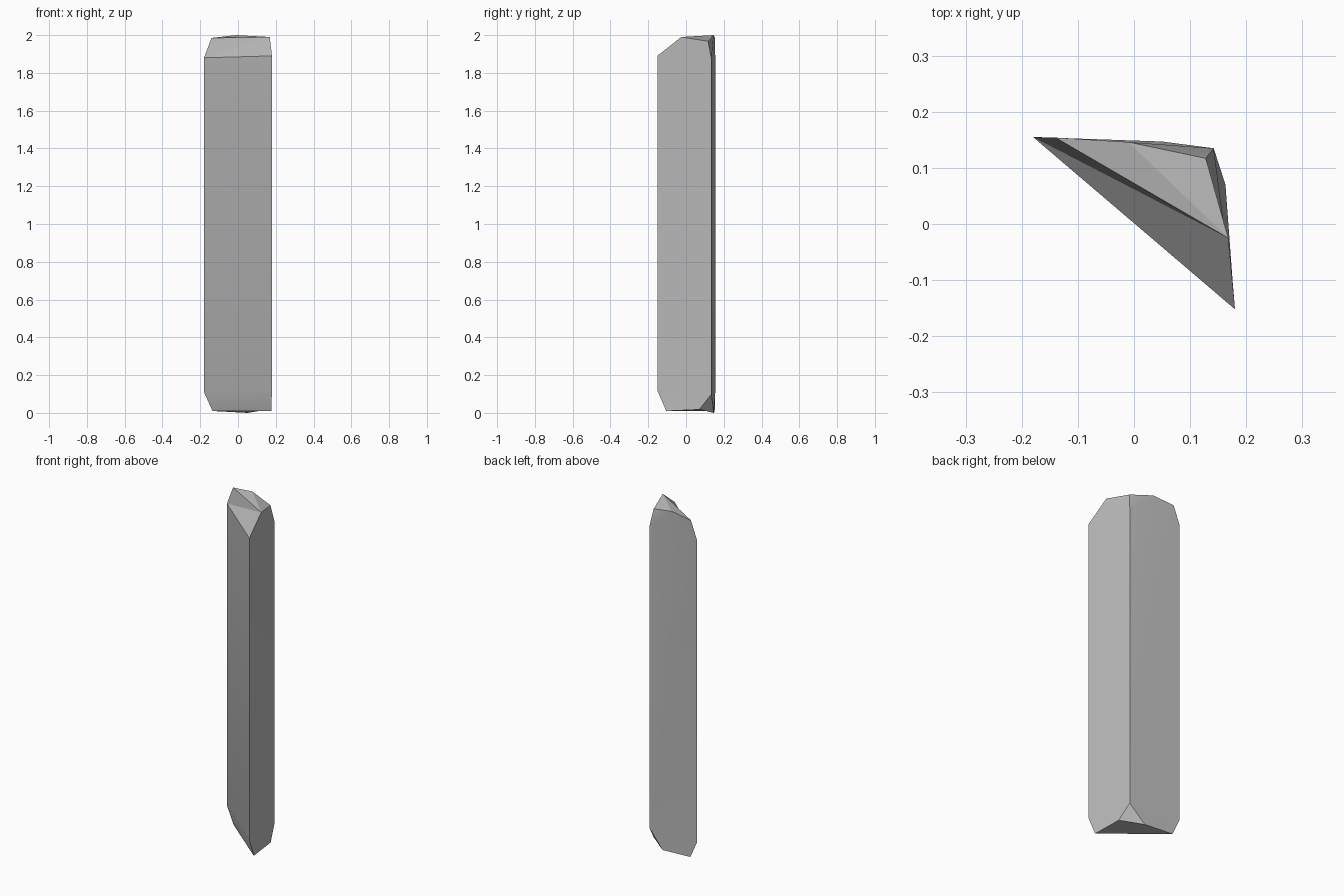
import bpy, bmesh, math

if "Cube" in bpy.data.objects:
    bpy.data.objects.remove(bpy.data.objects["Cube"], do_unlink=True)

# Plain grey stone
grey = bpy.data.materials.new("stone_grey")
grey.use_nodes = True
colour = (0.5, 0.5, 0.5, 1.0)
grey.diffuse_color = colour
bsdf = grey.node_tree.nodes["Principled BSDF"]
bsdf.inputs["Base Color"].default_value = colour
bsdf.inputs["Roughness"].default_value = 0.8

# Corners of the three-sided shaft: a = left tip, b = front tip, c = back corner
tri = {"a": (-0.18, 0.155), "b": (0.18, -0.152), "c": (0.142, 0.135)}
low = {"a": 0.11, "b": 0.12, "c": 0.10}
high = {"a": 1.88, "b": 1.89, "c": 1.87}
points = {}
for k, (x, y) in tri.items():
    points[k + "0"] = (x, y, low[k])
    points[k + "1"] = (x, y, high[k])

# Chipped base (foot_*) and broken crown (top_*)
points.update({
    "foot_a": (-0.135, 0.152, 0.01),
    "foot_b": (0.176, -0.105, 0.01),
    "foot_right": (0.163, 0.07, 0.018),
    "foot_back": (0.05, 0.147, 0.0),
    "top_right": (0.168, -0.025, 1.99),
    "top_left": (-0.14, 0.154, 1.985),
    "top_back": (-0.01, 0.146, 2.0),
    "top_corner": (0.128, 0.117, 1.967),
})

faces = [
    # shaft sides
    "a0 b0 b1 a1", "b0 c0 c1 b1", "c0 a0 a1 c1",
    # base chips and underside
    "foot_a foot_b b0 a0", "foot_b foot_right c0 b0", "foot_back foot_a a0 c0",
    "foot_right foot_back c0", "foot_a foot_back foot_right foot_b",
    # crown sides
    "b1 c1 top_corner top_right", "c1 a1 top_left top_back", "c1 top_back top_corner",
    # crown facets
    "a1 b1 top_right", "a1 top_right top_left",
    "top_right top_back top_left", "top_right top_corner top_back",
]

bm = bmesh.new()
verts = {name: bm.verts.new(co) for name, co in points.items()}
for f in faces:
    bm.faces.new([verts[n] for n in f.split()])
bmesh.ops.recalc_face_normals(bm, faces=bm.faces[:])
mesh = bpy.data.meshes.new("stone_shard")
bm.to_mesh(mesh)
bm.free()
mesh.materials.append(grey)

shard = bpy.data.objects.new("stone_shard", mesh)
bpy.context.collection.objects.link(shard)

# Smooth the shallow bends, keep the broken edges crisp
bpy.ops.object.select_all(action="DESELECT")
shard.select_set(True)
bpy.context.view_layer.objects.active = shard
bpy.ops.object.shade_smooth_by_angle(angle=math.radians(30))
